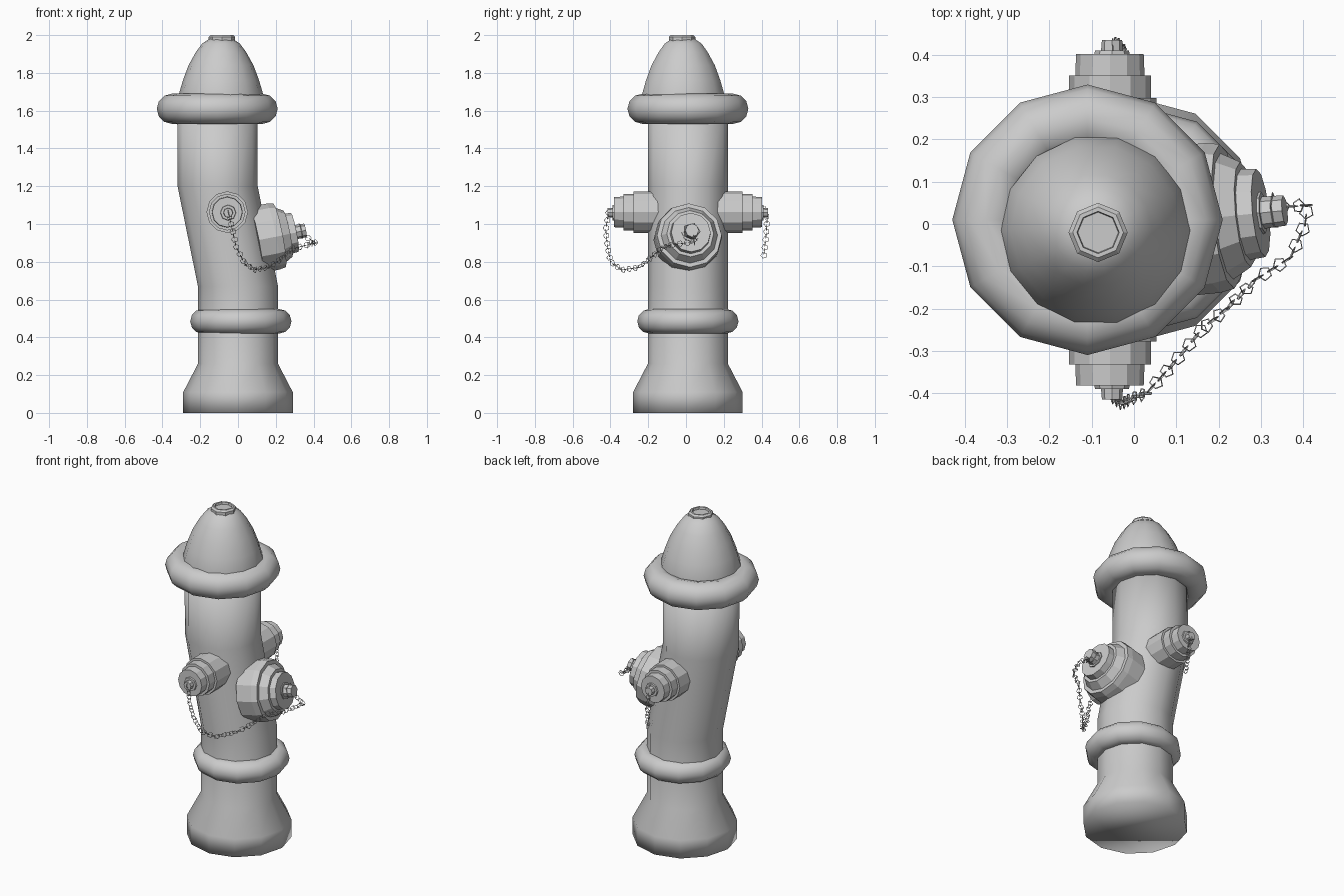
import bpy, bmesh
from math import sin, cos, pi
from mathutils import Vector, Matrix

cube = bpy.data.objects.get("Cube")
if cube:
    bpy.data.objects.remove(cube, do_unlink=True)

iron = bpy.data.materials.new("grey cast iron")
iron.use_nodes = True
GREY = (0.6, 0.6, 0.6, 1)
iron.diffuse_color = GREY
iron.node_tree.nodes["Principled BSDF"].inputs["Base Color"].default_value = GREY


def finish(bm, name, smooth):
    bmesh.ops.recalc_face_normals(bm, faces=bm.faces)
    for f in bm.faces:
        f.smooth = smooth
    mesh = bpy.data.meshes.new(name)
    bm.to_mesh(mesh)
    bm.free()
    mesh.materials.append(iron)
    obj = bpy.data.objects.new(name, mesh)
    bpy.context.collection.objects.link(obj)
    return obj


def loft(name, sections, sides=12, matrix=Matrix(), smooth=False):
    """Capped stack of rings, each given as (centre x, centre y, height, radius)."""
    bm = bmesh.new()
    rings = []
    for cx, cy, z, r in sections:
        rings.append([bm.verts.new(matrix @ Vector((cx + r * cos(2 * pi * i / sides),
                                                    cy + r * sin(2 * pi * i / sides), z)))
                      for i in range(sides)])
    for a, b in zip(rings, rings[1:]):
        for i in range(sides):
            j = (i + 1) % sides
            bm.faces.new((a[i], a[j], b[j], b[i]))
    bm.faces.new(rings[0])
    bm.faces.new(rings[-1])
    return finish(bm, name, smooth)


def turned(name, profile, origin, axis, sides=12):
    """Flat-faced turned part along an axis; profile is (distance, radius)."""
    m = Matrix.Translation(origin) @ Vector(axis).to_track_quat('Z', 'Y').to_matrix().to_4x4()
    return loft(name, [(0, 0, d, r) for d, r in profile], sides, m)


def torus(name, centre, major, minor):
    bpy.ops.mesh.primitive_torus_add(location=centre, major_radius=major, minor_radius=minor,
                                     major_segments=12, minor_segments=12)
    obj = bpy.context.object
    obj.name = name
    obj.data.materials.append(iron)
    bpy.ops.object.shade_smooth()


def add_link(bm, centre, normal, radius, wire=0.002):
    """Five-sided wire link with a triangular section."""
    m = Matrix.Translation(centre) @ normal.to_track_quat('Z', 'Y').to_matrix().to_4x4()
    grid = []
    for i in range(5):
        a = 2 * pi * i / 5
        row = []
        for k in range(3):
            b = 2 * pi * k / 3
            r = radius + wire * cos(b)
            row.append(bm.verts.new(m @ Vector((r * cos(a), r * sin(a), wire * sin(b)))))
        grid.append(row)
    for i in range(5):
        p, q = grid[i], grid[(i + 1) % 5]
        for k in range(3):
            n = (k + 1) % 3
            bm.faces.new((p[k], q[k], q[n], p[n]))


def chain(name, points, spacing=0.021):
    bm = bmesh.new()
    pts = [Vector(p) for p in points]
    travelled, count = 0.0, 0
    for a, b in zip(pts, pts[1:]):
        seg, along = (b - a).length, (b - a).normalized()
        side = along.orthogonal().normalized()
        other = along.cross(side)
        while travelled < seg:
            turn = 0.8 + pi / 2 * (count % 2)
            add_link(bm, a + along * travelled, side * cos(turn) + other * sin(turn), 0.016)
            travelled += spacing
            count += 1
        travelled -= seg
    return finish(bm, name, False)


# Bent barrel with flared foot
loft("barrel", [(0, .01, 0, .29), (0, .01, .11, .29), (0, .01, .26, .212), (0, .01, .67, .212),
                (-.108, .01, 1.2, .212), (-.11, .01, 1.6, .212)], smooth=True)
torus("lower_ring", (.015, .01, .485), .203, .065)
torus("upper_ring", (-.11, .01, 1.61), .24, .08)

# Domed bonnet and its recessed nut
dome = [(1.6, .225), (1.68, .225), (1.76, .202), (1.84, .172), (1.91, .133), (1.955, .1), (1.985, .055)]
loft("bonnet", [(-.09, -.015, z, r) for z, r in dome], 14, smooth=True)
nut = [(1.96, .07), (1.99, .07), (2.0, .06), (2.0, .05), (1.987, .048)]
loft("bonnet_nut", [(-.085, -.02, z, r) for z, r in nut], 8)

# Matching hose outlets, front and back
outlet = [(.12, .11), (.288, .11), (.288, .097), (.342, .097), (.342, .082), (.392, .08)]
for name, d in (("front", -1), ("back", 1)):
    turned(name + "_outlet", outlet, (-.057, .01, 1.063), (0, d, 0))
    turned(name + "_outlet_nut", [(.38, .045), (.4, .04), (.4, .026), (.425, .024)],
           (-.052, .01, 1.06), (0, d, 0), 8)

# Large pumper outlet on the left, tipped slightly upwards
base, axis = Vector((.22, .018, .94)), Vector((.97, .1, .19)).normalized()
turned("large_outlet", [(-.13, .178), (-.035, .178), (0, .172), (0, .15), (.045, .125),
                        (.045, .108), (.082, .105)], base, axis)
turned("large_outlet_nut", [(.07, .05), (.088, .05), (.088, .038), (.14, .036)], base, axis, 8)

# Chains that keep the caps
chain("front_chain", [(-.05, -.41, 1.06), (-.03, -.425, .97), (-.01, -.415, .88), (.03, -.4, .8),
                      (.085, -.34, .757), (.16, -.25, .77), (.22, -.2, .81), (.29, -.13, .87),
                      (.37, -.08, .89), (.405, 0, .9), (.41, .045, .9), (.35, .04, .94)])
chain("back_chain", [(-.05, .41, 1.08), (-.05, .43, 1.03), (-.035, .425, .95), (-.03, .41, .82)])
bm = bmesh.new()
add_link(bm, base + axis * .115, axis, .045)
finish(bm, "chain_ring", False)
